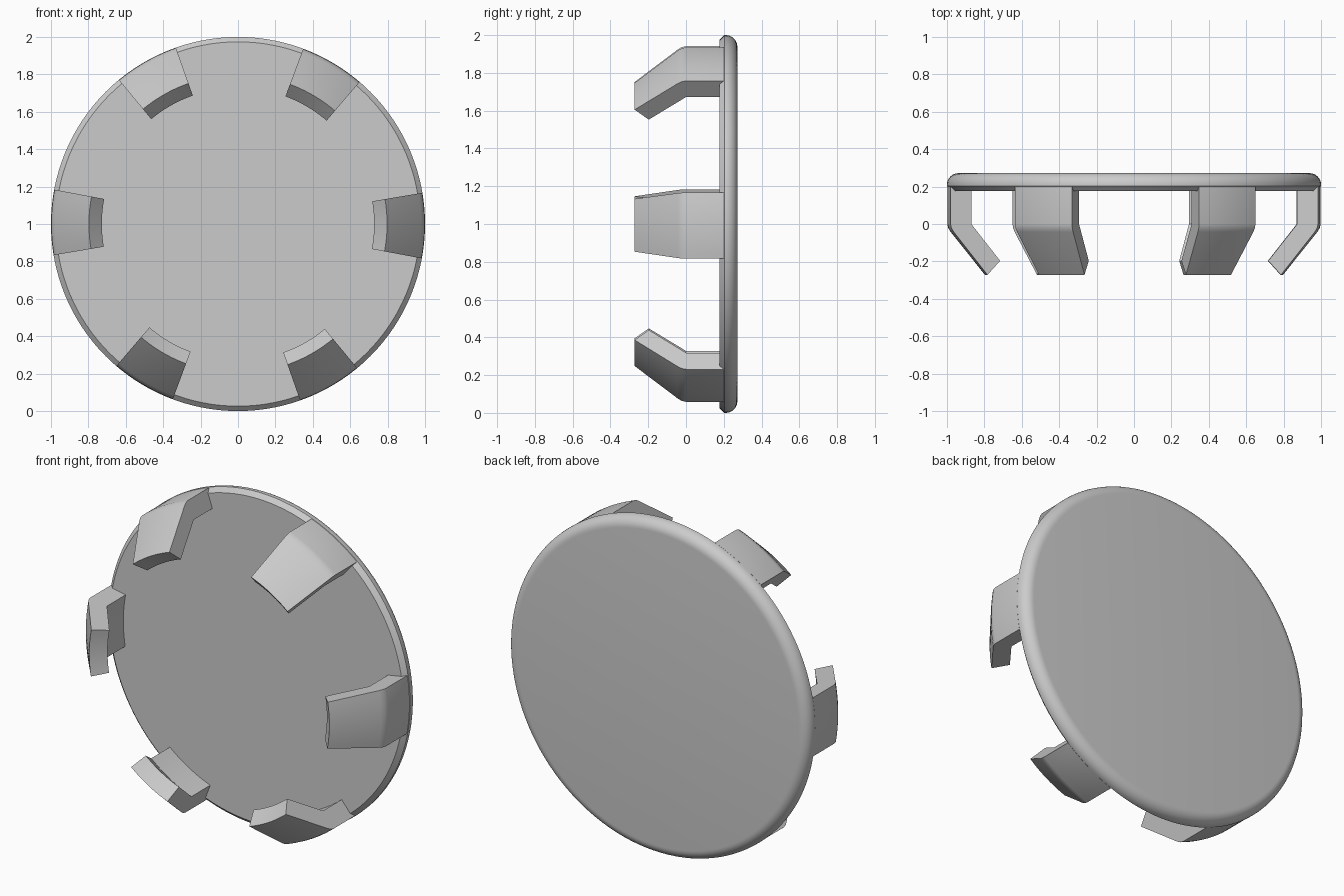
import bpy, bmesh
from math import sin, cos, radians, pi

cube = bpy.data.objects.get("Cube")
if cube:
    bpy.data.objects.remove(cube, do_unlink=True)

grey = bpy.data.materials.new("plain grey")
grey.use_nodes = True
grey.diffuse_color = (0.6, 0.6, 0.6, 1)
grey.node_tree.nodes["Principled BSDF"].inputs["Base Color"].default_value = (0.6, 0.6, 0.6, 1)

CENTRE_Z = 1.0


def place(r, y, angle):
    return (r * cos(angle), y, CENTRE_Z + r * sin(angle))


def finish(bm, name):
    bmesh.ops.recalc_face_normals(bm, faces=bm.faces)
    mesh = bpy.data.meshes.new(name)
    bm.to_mesh(mesh)
    bm.free()
    mesh.materials.append(grey)
    obj = bpy.data.objects.new(name, mesh)
    bpy.context.collection.objects.link(obj)
    bpy.ops.object.select_all(action='DESELECT')
    obj.select_set(True)
    bpy.context.view_layer.objects.active = obj
    bpy.ops.object.shade_smooth_by_angle(angle=radians(28))
    return obj


def arc(cr, cy, radius, start, end, steps):
    return [(cr + radius * cos(start + (end - start) * i / steps),
             cy + radius * sin(start + (end - start) * i / steps)) for i in range(steps + 1)]


# Round cap: chamfered front edge, rounded back edge, flat ends
def cap(name, segments=128):
    fillet = 0.062
    profile = [(0.974, 0.177), (1.0, 0.203)] + arc(1 - fillet, 0.272 - fillet, fillet, 0, pi / 2, 8)
    bm = bmesh.new()
    rings = [[bm.verts.new(place(r, y, 2 * pi * i / segments)) for i in range(segments)]
             for r, y in profile]
    for a, b in zip(rings, rings[1:]):
        for i in range(segments):
            j = (i + 1) % segments
            bm.faces.new((a[i], a[j], b[j], b[i]))
    bm.faces.new(rings[0])
    bm.faces.new(rings[-1])
    return finish(bm, name)


# Hooked clip: bent section swept through a short arc of the rim
def clip(name, middle, span=20.2, steps=10):
    section = [(0.885, 0.2), (0.998, 0.2), (0.998, 0.0), (0.993, -0.022), (0.98, -0.043),
               (0.797, -0.272), (0.728, -0.197), (0.885, 0.0)]
    bm = bmesh.new()
    slices = []
    for i in range(steps + 1):
        angle = radians(middle - span / 2 + span * i / steps)
        slices.append([bm.verts.new(place(r, y, angle)) for r, y in section])
    count = len(section)
    for a, b in zip(slices, slices[1:]):
        for i in range(count):
            j = (i + 1) % count
            bm.faces.new((a[i], a[j], b[j], b[i]))
    bm.faces.new(slices[0])
    bm.faces.new(slices[-1])
    return finish(bm, name)


cap("cap_disc")
names = ["left", "upper_left", "upper_right", "right", "lower_right", "lower_left"]
for k, side in enumerate(names):
    clip(side + "_clip", 60 * k - 0.5)
